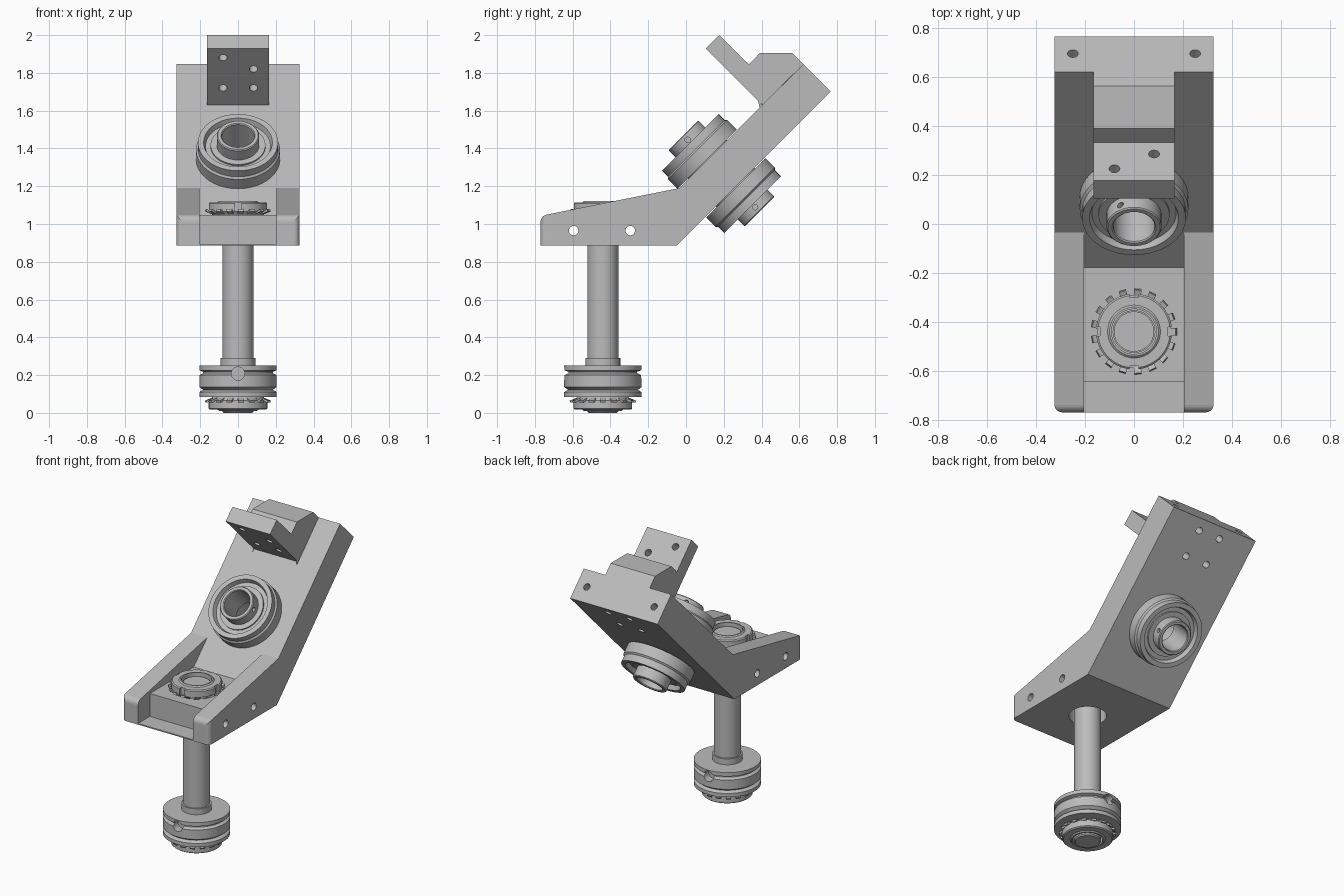
import bpy, bmesh, math
from mathutils import Matrix, Vector

if "Cube" in bpy.data.objects:
    bpy.data.objects.remove(bpy.data.objects["Cube"])

GREY = (0.5, 0.5, 0.5, 1)
metal = bpy.data.materials.new("plain_grey")
metal.use_nodes = True
metal.diffuse_color = GREY
bsdf = next(n for n in metal.node_tree.nodes if n.type == 'BSDF_PRINCIPLED')
bsdf.inputs["Base Color"].default_value = GREY
bsdf.inputs["Roughness"].default_value = 0.6


def finish(name, bm, matrix=Matrix()):
    bmesh.ops.recalc_face_normals(bm, faces=bm.faces[:])
    bm.transform(matrix)
    mesh = bpy.data.meshes.new(name)
    bm.to_mesh(mesh)
    bm.free()
    mesh.materials.append(metal)
    obj = bpy.data.objects.new(name, mesh)
    bpy.context.collection.objects.link(obj)
    return obj


def activate(obj):
    bpy.ops.object.select_all(action='DESELECT')
    obj.select_set(True)
    bpy.context.view_layer.objects.active = obj


def smooth(obj):
    activate(obj)
    bpy.ops.object.shade_smooth_by_angle(angle=math.radians(30))


def prism(name, points, x0, x1, rounded=None):
    """Extrude a side profile of (y, z) points across x."""
    bm = bmesh.new()
    face = bm.faces.new([bm.verts.new((x0, y, z)) for y, z in points])
    new = bmesh.ops.extrude_face_region(bm, geom=[face])["geom"]
    verts = [v for v in new if isinstance(v, bmesh.types.BMVert)]
    bmesh.ops.translate(bm, verts=verts, vec=(x1 - x0, 0, 0))
    if rounded:
        edges = [e for e in bm.edges if rounded(e)]
        bmesh.ops.bevel(bm, geom=edges, offset=0.03, segments=5,
                        profile=0.5, affect='EDGES')
    return finish(name, bm)


def lathe(name, profile, matrix=Matrix(), steps=64):
    """Revolve a closed loop of (radius, height) points about z."""
    bm = bmesh.new()
    verts = [bm.verts.new((r, 0, h)) for r, h in profile]
    edges = [bm.edges.new((v, verts[i - 1])) for i, v in enumerate(verts)]
    bmesh.ops.spin(bm, geom=verts + edges, cent=(0, 0, 0), axis=(0, 0, 1),
                   angle=math.tau, steps=steps, use_merge=True)
    bmesh.ops.remove_doubles(bm, verts=bm.verts[:], dist=1e-5)
    obj = finish(name, bm, matrix)
    smooth(obj)
    return obj


def cut(obj, bm, matrix=Matrix()):
    """Subtract a temporary shape from an object."""
    tool = finish("cutter", bm, matrix)
    tool.hide_render = True
    mod = obj.modifiers.new("cut", 'BOOLEAN')
    mod.operation, mod.solver, mod.object = 'DIFFERENCE', 'EXACT', tool
    activate(obj)
    bpy.ops.object.modifier_apply(modifier=mod.name)
    bpy.data.objects.remove(tool)


def drill(obj, centre, axis, radius, depth):
    """Bore a round hole reaching depth on both sides of centre."""
    bm = bmesh.new()
    bmesh.ops.create_cone(bm, cap_ends=True, segments=32, radius1=radius,
                          radius2=radius, depth=2 * depth)
    turn = Vector(axis).to_track_quat('Z', 'Y').to_matrix().to_4x4()
    cut(obj, bm, Matrix.Translation(centre) @ turn)


UP = (0, 0, 1)
SIDE = (1, 0, 0)
PLATE = (0, -1, 1)   # out of the leaning plate's upper face
ALONG = (0, 1, 1)    # up the leaning plate
SHAFT_Y = -0.44
TOP_C, LOW_C = Vector((0, 0.115, 1.34)), Vector((0, 0.26, 1.195))

# Bracket core: floor and leaning plate
core = prism("bracket_core", [
    (-0.77, 0.885), (-0.05, 0.885), (0.767, 1.702), (0.622, 1.847),
    (-0.178, 1.047), (-0.645, 1.047), (-0.645, 0.893), (-0.77, 0.893)],
    -0.205, 0.205)
drill(core, (0, SHAFT_Y, 0.97), UP, 0.115, 0.3)
drill(core, (TOP_C + LOW_C) / 2, PLATE, 0.1, 0.3)

# Side rails with rounded front corners
rails = []
for side, label in ((1, "left"), (-1, "right")):
    def front_corner(e, side=side):
        a, b = (v.co for v in e.verts)
        at_front = max(a.y, b.y) < -0.76
        outer = min(a.x * side, b.x * side) > 0.3
        top = min(a.z, b.z) > 1.0
        return at_front and (outer or top)
    rails.append(prism(label + "_side_rail", [
        (-0.77, 0.885), (-0.05, 0.885), (0.767, 1.702), (0.622, 1.847),
        (-0.035, 1.19), (-0.77, 1.043)],
        side * 0.205, side * 0.325, front_corner))
    drill(rails[-1], (side * 0.25, 0.697, 1.772), ALONG, 0.022, 0.12)

# Cross holes through the base
for part in [core] + rails:
    for y in (-0.595, -0.295):
        drill(part, (0, y, 0.965), SIDE, 0.025, 0.5)

# Stop block with overhanging arm
block = prism("stop_block", [
    (0.39, 1.615), (0.622, 1.847), (0.565, 1.904), (0.39, 1.904),
    (0.333, 1.845), (0.177, 2.0), (0.105, 1.93), (0.405, 1.63)],
    -0.165, 0.165)
for x, y, z in ((-0.08, 0.155, 1.88), (0.082, 0.215, 1.82),
                (-0.08, 0.315, 1.72), (0.082, 0.315, 1.72)):
    drill(block, (x, y, z), ALONG, 0.022, 0.15)

# Bolt holes in the underside of the plate
for x in (-0.08, 0.08):
    for y in (0.715, 0.59):
        drill(core, (x, y, y + 0.935), PLATE, 0.022, 0.14)

# Flanged bearings, one on each face of the plate
for label, centre, tilt in (("upper", TOP_C, 45), ("lower", LOW_C, 225)):
    place = Matrix.Translation(centre) @ Matrix.Rotation(math.radians(tilt), 4, 'X')
    bm = bmesh.new()
    for y, r in ((0, 0.215), (0.288, 0.08), (-0.288, 0.08)):
        bmesh.ops.create_cone(bm, cap_ends=True, segments=64, radius1=r, radius2=r,
                              depth=0.055, matrix=Matrix.Translation((0, y, 0.0275)))
    bmesh.ops.delete(bm, geom=bm.faces[:], context='FACES_KEEP_BOUNDARY')
    hull = bmesh.ops.convex_hull(bm, input=bm.verts[:])
    bmesh.ops.delete(bm, geom=list(set(hull["geom_interior"])), context='VERTS')
    bmesh.ops.dissolve_limit(bm, angle_limit=0.01, verts=bm.verts[:], edges=bm.edges[:])
    flange = finish(label + "_bearing_flange", bm, place)
    for y, r in ((0, 0.15), (0.288, 0.04), (-0.288, 0.04)):
        drill(flange, place @ Vector((0, y, 0.03)), PLATE, r, 0.1)
    smooth(flange)
    lathe(label + "_bearing_housing", [
        (0.14, 0.005), (0.222, 0.005), (0.222, 0.075), (0.212, 0.085),
        (0.212, 0.13), (0.182, 0.13), (0.172, 0.1), (0.14, 0.1)], place)
    ring = lathe(label + "_bearing_inner_ring", [
        (0.085, 0), (0.145, 0), (0.145, 0.11), (0.112, 0.11), (0.112, 0.178),
        (0.107, 0.183), (0.09, 0.183), (0.085, 0.178)], place)
    for angle in (0, 120):
        a = math.radians(angle)
        out = Vector((math.cos(a), math.sin(a), 0))
        drill(ring, place @ (out * 0.11 + Vector((0, 0, 0.15))),
              place.to_3x3() @ out, 0.014, 0.018)
    smooth(ring)

# Upright shaft with shoulder
axis = Matrix.Translation((0, SHAFT_Y, 0))
lathe("shaft", [
    (0, 0), (0.075, 0), (0.082, 0.007), (0.082, 0.25), (0.092, 0.25),
    (0.092, 0.29), (0.082, 0.29), (0.082, 1.1), (0, 1.1)], axis)

# Grooved collar at the foot
collar = lathe("grooved_collar", [
    (0.08, 0.085), (0.205, 0.085), (0.205, 0.11), (0.185, 0.122), (0.205, 0.137),
    (0.205, 0.2), (0.185, 0.21), (0.185, 0.218), (0.205, 0.225), (0.205, 0.25),
    (0.08, 0.25)], axis)
for s in (-1, 1):
    drill(collar, (0, SHAFT_Y + s * 0.2, 0.208), (0, 1, 0), 0.035, 0.05)
smooth(collar)

# Slotted lock nuts with toothed washers at both ends
for label, z, flip in (("top", 1.047, 1), ("bottom", 0.085, -1)):
    place = Matrix.Translation((0, SHAFT_Y, z)) @ Matrix.Diagonal((1, 1, flip, 1))
    nut = lathe(label + "_lock_nut", [
        (0.092, 0.02), (0.155, 0.02), (0.155, 0.062), (0.148, 0.068),
        (0.108, 0.068), (0.1, 0.075), (0.092, 0.075)], place)
    for k in range(4):
        bm = bmesh.new()
        bmesh.ops.create_cube(bm, size=1, matrix=Matrix.Rotation(k * math.pi / 2, 4, 'Z')
                              @ Matrix.Translation((0.16, 0, 0.055))
                              @ Matrix.Diagonal((0.04, 0.036, 0.08, 1)))
        cut(nut, bm, place)
    smooth(nut)
    lathe(label + "_lock_washer", [
        (0.085, 0), (0.135, 0), (0.15, 0.02), (0.085, 0.02)], place)
    bm = bmesh.new()
    for k in range(17):
        bmesh.ops.create_cube(bm, size=1, matrix=Matrix.Rotation(k * math.tau / 17, 4, 'Z')
                              @ Matrix.Translation((0.152, 0, 0.017))
                              @ Matrix.Rotation(-0.4, 4, 'Y')
                              @ Matrix.Diagonal((0.045, 0.03, 0.012, 1)))
    finish(label + "_washer_teeth", bm, place)
